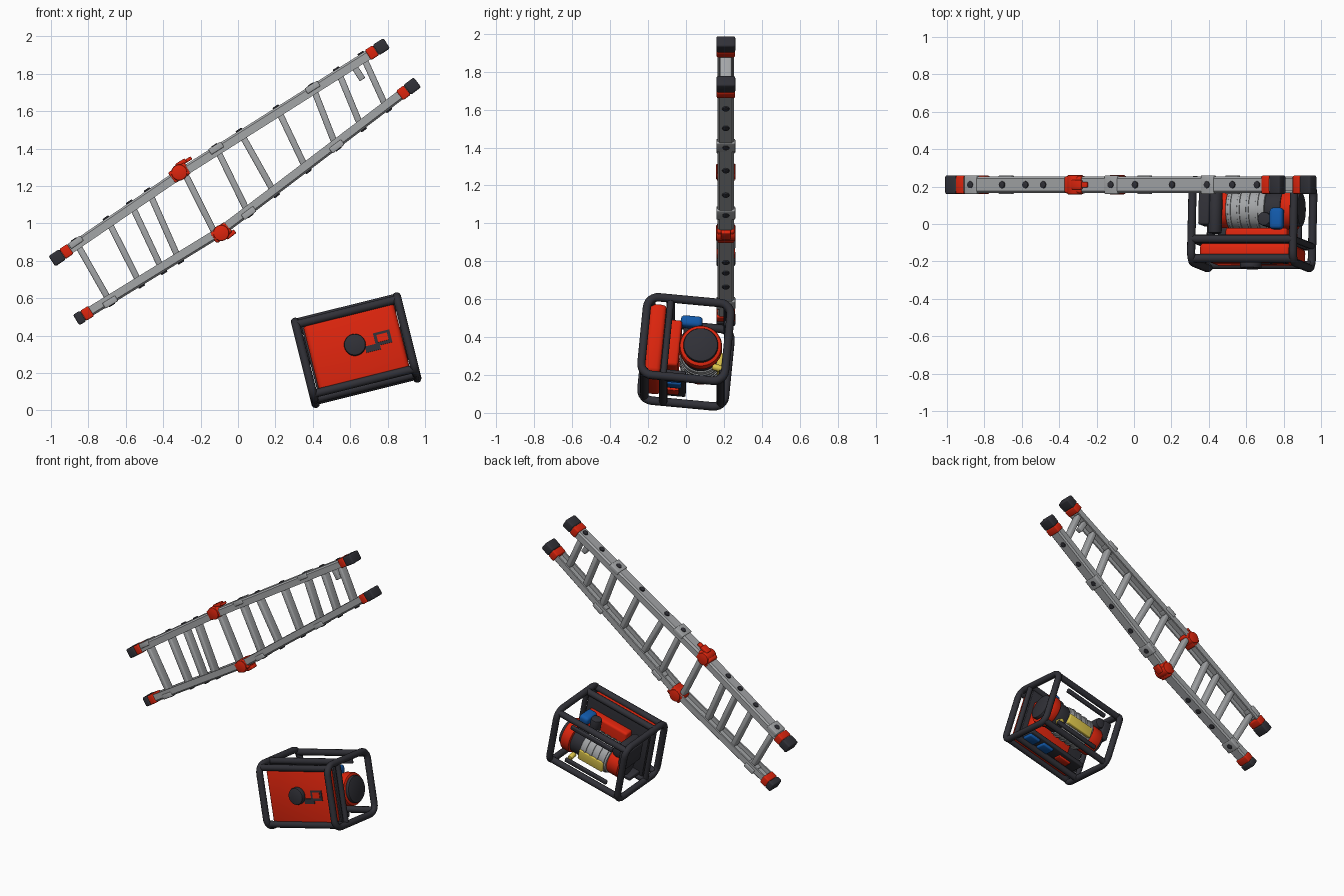
import bpy, bmesh, math
from mathutils import Matrix, Vector

if "Cube" in bpy.data.objects:
    bpy.data.objects.remove(bpy.data.objects["Cube"])

def mat(name, r, g, b):
    m = bpy.data.materials.new(name)
    m.diffuse_color = (r, g, b, 1)
    m.use_nodes = True
    m.node_tree.nodes["Principled BSDF"].inputs["Base Color"].default_value = m.diffuse_color
    return m

SILVER = mat("silver", .37, .38, .39)
RED = mat("red", .72, .018, .004)
DARK = mat("dark_grey", .03, .03, .038)
BLUE = mat("blue", .006, .1, .4)
YELLOW = mat("yellow", .72, .56, .07)

def finish(name, bm, m, M):
    me = bpy.data.meshes.new(name)
    bmesh.ops.recalc_face_normals(bm, faces=bm.faces)
    bm.to_mesh(me)
    bm.free()
    me.transform(M)
    me.materials.append(m)
    ob = bpy.data.objects.new(name, me)
    bpy.context.collection.objects.link(ob)
    return ob

def box(name, c, s, m, M, bev=.008):
    bm = bmesh.new()
    bmesh.ops.create_cube(bm, size=1)
    bmesh.ops.scale(bm, vec=s, verts=bm.verts)
    bmesh.ops.translate(bm, vec=c, verts=bm.verts)
    if bev:
        bmesh.ops.bevel(bm, geom=bm.edges[:], offset=bev, segments=3, profile=.5, affect='EDGES')
    return finish(name, bm, m, M)

def cyl(name, a, b, r, m, M, bev=.008, n=32):
    a, b = Vector(a), Vector(b)
    bm = bmesh.new()
    bmesh.ops.create_cone(bm, cap_ends=True, segments=n, radius1=r, radius2=r, depth=(b - a).length)
    if bev:
        rim = [e for e in bm.edges if abs(e.verts[0].co.z - e.verts[1].co.z) < 1e-5]
        bmesh.ops.bevel(bm, geom=rim, offset=bev, segments=2, profile=.5, affect='EDGES')
    T = Matrix.Translation((a + b) / 2) @ (b - a).to_track_quat('Z', 'Y').to_matrix().to_4x4()
    return finish(name, bm, m, M @ T)

def tube(name, pts, r, m, M, cyclic):
    cu = bpy.data.curves.new(name, 'CURVE')
    cu.dimensions = '3D'
    cu.bevel_depth, cu.bevel_resolution, cu.use_fill_caps = r, 3, True
    sp = cu.splines.new('POLY')
    sp.points.add(len(pts) - 1)
    for p, q in zip(sp.points, pts):
        p.co = (*q, 1)
    sp.use_cyclic_u = cyclic
    tmp = bpy.data.objects.new(name + "_path", cu)
    me = bpy.data.meshes.new_from_object(tmp)
    bpy.data.objects.remove(tmp)
    me.transform(M)
    me.materials.clear()
    me.materials.append(m)
    bpy.context.collection.objects.link(bpy.data.objects.new(name, me))

# ---------- ladder ----------
Y0 = .21

def axis(p, q):
    """Matrix at p, X along p->q, Y across, Z upward normal; also the length."""
    a, b = Vector((p[0], Y0, p[1])), Vector((q[0], Y0, q[1]))
    x = (b - a).normalized()
    y = Vector((0, 1, 0))
    R = Matrix((x, y, x.cross(y))).transposed().to_4x4()
    return Matrix.Translation(a) @ R, (b - a).length

def channel(name, p, q, up):
    """C-channel rail, open toward the rungs."""
    M, L = axis(p, q)
    w, t, d = .043, .026, .004
    prof = [(-w, t * .6), (-w * .75, t), (w * .75, t), (w, t * .6), (w, -t), (w - .011, -t),
            (w - .011, d), (-w + .011, d), (-w + .011, -t), (-w, -t)]
    bm = bmesh.new()
    f = bm.faces.new([bm.verts.new((0, y, z * up)) for y, z in prof])
    g = bmesh.ops.extrude_face_region(bm, geom=[f])
    bmesh.ops.translate(bm, vec=(L, 0, 0), verts=[v for v in g['geom'] if isinstance(v, bmesh.types.BMVert)])
    finish(name, bm, SILVER, M)

RAILS = {"upper": ((-.975, .81), (-.31, 1.265), (.775, 1.95), 1),
         "lower": ((-.845, .495), (-.095, .955), (.94, 1.74), -1)}

def on_rail(key, x):
    a, h, b, _ = RAILS[key]
    p, q = (a, h) if x < h[0] else (h, b)
    k = (x - p[0]) / (q[0] - p[0])
    return (x, p[1] + k * (q[1] - p[1])), p, q

for key, (a, h, b, up) in RAILS.items():
    channel(key + "_rail_left", a, h, up)
    channel(key + "_rail_right", h, b, up)
    # end caps: red collar and dark foot
    for side, end in (("left", a), ("right", b)):
        M, _ = axis(end, h)
        tip = .02 if (key, side) == ("lower", "left") else .045
        box(f"{key}_{side}_foot", (tip / 2 - .012, 0, 0), (tip + .024, .1, .066), DARK, M, .01)
        box(f"{key}_{side}_collar", (tip + .025, 0, 0), (.05, .097, .063), RED, M, .008)
    # hinge
    M, _ = axis(h, b)
    box(key + "_hinge_block", (0, 0, up * .005), (.105, .092, .07), RED, M, .012)
    cyl(key + "_hinge_drum", (0, -.052, up * .008), (0, .052, up * .008), .043, RED, M)
    box(key + "_hinge_knob", (.035, 0, up * .045), (.06, .05, .025), RED, M, .006)
M, _ = axis(RAILS["upper"][1], RAILS["upper"][2])
box("hinge_lever", (.06, 0, .04), (.075, .03, .018), RED, M, .005)

tops = [-.86, -.69, -.565, -.47, -.29, -.11, .02, .218, .405, .54, .672]
bots = [-.69, -.53, -.41, -.32, -.12, .05, .19, .36, .52, .655, .79]
for i, (xt, xb) in enumerate(zip(tops, bots)):
    pt, pb = on_rail("upper", xt)[0], on_rail("lower", xb)[0]
    M, L = axis(pb, pt)
    box(f"rung_{i + 1}", (L / 2, 0, 0), (L - .02, .062, .034), SILVER, M, .009)
    # rung studs on the outer faces, sleeves at a few rungs
    for key, x in (("upper", xt), ("lower", xb)):
        if i == 4:
            continue
        p, s, e = on_rail(key, x)
        up = RAILS[key][3]
        M, _ = axis(p, e)
        cyl(f"{key}_stud_{i + 1}", (0, 0, up * .015), (0, 0, up * .034), .019, DARK, M, .004, 16)
        if i in (0, 5, 8):
            box(f"{key}_sleeve_{i + 1}", (0, 0, up * .013), (.08, .1, .034), SILVER, M, .006)

# short latch hanging from the upper rail
p, s, e = on_rail("upper", .615)
M, _ = axis(p, e)
box("latch", (.0, 0, -.05), (.035, .04, .09), SILVER, M, .006)

# ---------- generator, tilted ----------
G = (Matrix.Translation((.632, 0, .322)) @ Matrix.Rotation(math.radians(-14), 4, 'Y')
     @ Matrix.Rotation(math.radians(-5.5), 4, 'X'))
R = .0225
HX, HY, HZ = .28, .222, .212

def loop(x, rad=.06):
    pts = []
    for k, (sy, sz) in enumerate(((1, 1), (-1, 1), (-1, -1), (1, -1))):
        for j in range(7):
            t = math.radians(90 * k + 15 * j)
            pts.append((x, sy * (HY - rad) + rad * math.cos(t), sz * (HZ - rad) + rad * math.sin(t)))
    return pts

# tube frame
for side, x in (("left", -HX), ("right", HX)):
    tube(f"frame_loop_{side}", loop(x), R, DARK, G, True)
    tube(f"frame_post_{side}", [(x, -.1, -HZ), (x, -.1, HZ)], .018, DARK, G, False)
for sz in (-1, 1):
    for nm, y, z in (("front", -HY + .02, HZ - .02), ("middle", -.1, HZ), ("back", HY - .02, HZ - .02)):
        tube(f"frame_bar_{nm}_{'top' if sz > 0 else 'bottom'}",
             [(-HX, y, sz * z), (HX, y, sz * z)], R, DARK, G, False)

# fuel tank facing the front, cap and gauge plates
box("fuel_tank", (.005, -.162, -.002), (.5, .09, .375), RED, G, .025)
box("tank_tray", (0, -.105, 0), (.51, .03, .385), DARK, G, .005)
box("tank_belly", (.05, -.065, -.01), (.34, .07, .25), RED, G, .015)
cyl("fuel_cap", (0, -.2, .008), (0, -.24, .008), .058, DARK, G)
box("gauge_plate", (.153, -.2085, .01), (.09, .008, .07), DARK, G, 0)
box("gauge_face", (.153, -.212, .012), (.058, .006, .04), RED, G, 0)
box("gauge_tail", (.09, -.2085, -.03), (.08, .008, .035), DARK, G, 0)

# engine and alternator along the frame
C = (.08, -.02)

def drum(name, x0, x1, r, m, bev=.01):
    cyl(name, (x0, *C), (x1, *C), r, m, G, bev)

drum("starter_ring", .17, .245, .113, RED, .015)
drum("starter_cover", .23, .268, .092, DARK)
drum("fan_housing", .08, .172, .1, DARK)
drum("alternator", -.13, .085, .108, SILVER)
drum("end_bell", -.22, -.125, .1, RED, .015)
drum("end_cover", -.245, -.21, .07, DARK)
for k in range(4):
    drum(f"alternator_fin_{k + 1}", -.115 + k * .05, -.1 + k * .05, .114, SILVER, .003)
box("yellow_cover", (-.015, .182, -.045), (.2, .03, .075), YELLOW, G, .006)
cyl("oil_plug", (.14, .15, -.1), (.14, .2, -.11), .018, YELLOW, G, .004, 16)
for k in (-1, 1):
    box(f"base_rail_{k + 2}", (0, .2, k * .135), (.34, .022, .03), DARK, G, .006)

# muffler, side box, air filter and blue covers
cyl("muffler", (-.18, -.06, .1), (-.18, .16, .1), .037, DARK, G)
box("side_box", (-.235, .075, .07), (.06, .18, .14), DARK, G, .01)
cyl("filter_neck", (.1, .015, .05), (.1, .015, .145), .037, DARK, G)
box("blue_filter", (.165, .018, .122), (.075, .115, .06), BLUE, G, .02)

# control panel on the underside with blue sockets
box("control_panel", (0, -.05, -.175), (.46, .13, .03), DARK, G, .008)
for k, x in enumerate((.06, .18)):
    box(f"blue_socket_{k + 1}", (x, -.05, -.188), (.09, .09, .04), BLUE, G, .01)
box("panel_switch", (-.1, -.05, -.192), (.1, .06, .02), RED, G, .005)

# smooth shading with crisp edges
bpy.ops.object.select_all(action='SELECT')
bpy.context.view_layer.objects.active = bpy.context.collection.objects[0]
bpy.ops.object.shade_smooth_by_angle(angle=math.radians(40))
